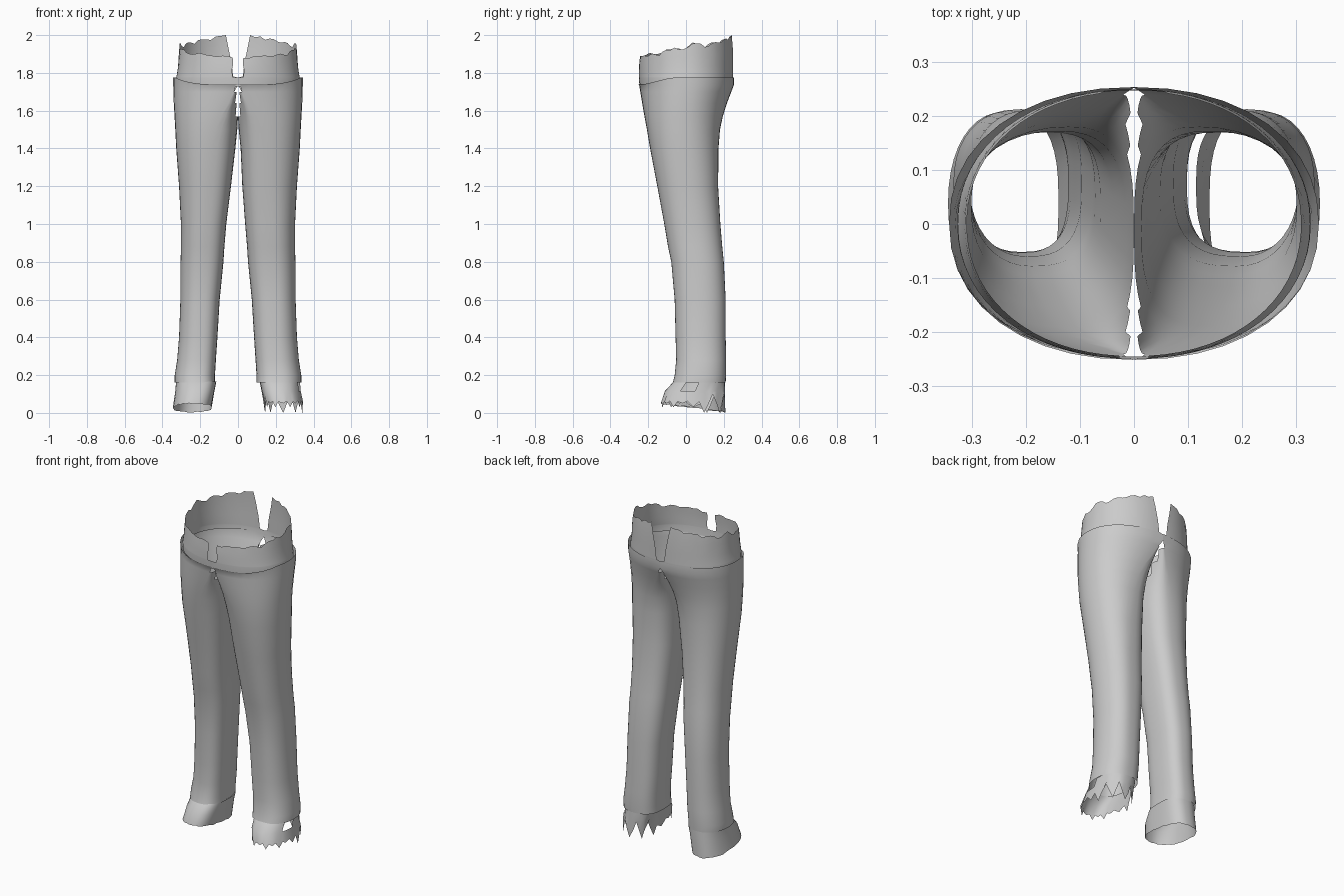
import bpy, bmesh, math, random

random.seed(4)
cube = bpy.data.objects.get("Cube")
if cube:
    bpy.data.objects.remove(cube)

grey = bpy.data.materials.new("cloth_grey")
grey.use_nodes = True
grey.diffuse_color = (0.6, 0.6, 0.6, 1)
bsdf = grey.node_tree.nodes["Principled BSDF"]
bsdf.inputs["Base Color"].default_value = grey.diffuse_color
bsdf.inputs["Roughness"].default_value = 0.8

SEG = 40
HALF = SEG // 2


def power(v, p):
    return math.copysign(abs(v) ** p, v)


def lerp_list(values, t):
    f = max(0, min(1, t)) * (len(values) - 1)
    i = min(int(f), len(values) - 2)
    return values[i] + (values[i + 1] - values[i]) * (f - i)


def ring(z, cx, outer, inner, front, back):
    """Closed section of one leg, starting at the front and going round the outside."""
    cy, ry = (front + back) / 2, (back - front) / 2
    points = []
    for k in range(SEG):
        a = -math.pi / 2 + 2 * math.pi * k / SEG
        c, s = math.cos(a), math.sin(a)
        outside = k <= HALF
        p = 0.92 if outside else 0.72
        x = cx + power(c, p) * ((outer - cx) if outside else (cx - inner))
        points.append([x, cy + ry * power(s, p), z])
    return points


def loft(name, rows, side, closed=True, drop=None, angle=50):
    """Skin stacked rows of points; side -1 mirrors the part across x."""
    bm = bmesh.new()
    grid = [[bm.verts.new((x * side, y, z)) for x, y, z in row] for row in rows]
    n = len(rows[0])
    for i in range(len(rows) - 1):
        for j in range(n if closed else n - 1):
            k = (j + 1) % n
            quad = [grid[i][j], grid[i][k], grid[i + 1][k], grid[i + 1][j]]
            if drop and drop(i, j, sum((v.co for v in quad), quad[0].co * 0) / 4):
                continue
            bm.faces.new(quad if side > 0 else quad[::-1])
    loose = [v for v in bm.verts if not v.link_faces]
    bmesh.ops.delete(bm, geom=loose, context='VERTS')
    mesh = bpy.data.meshes.new(name)
    bm.to_mesh(mesh)
    bm.free()
    mesh.materials.append(grey)
    obj = bpy.data.objects.new(name, mesh)
    bpy.context.collection.objects.link(obj)
    bpy.ops.object.select_all(action='DESELECT')
    obj.select_set(True)
    bpy.context.view_layer.objects.active = obj
    bpy.ops.object.shade_smooth_by_angle(angle=math.radians(angle))
    return obj


# Leg sections from hem to waist: height, middle x, outer x, inner x, front y, back y
SECTIONS = [
    (.16, .22, .335, .11, -.07, .21), (.20, .22, .335, .11, -.06, .212),
    (.28, .21, .322, .105, -.052, .213), (.40, .205, .312, .097, -.055, .21),
    (.60, .20, .305, .085, -.06, .21), (.80, .19, .304, .065, -.078, .20),
    (.88, .185, .302, .06, -.095, .192), (1.0, .18, .302, .05, -.115, .182),
    (1.2, .165, .312, .03, -.152, .17), (1.4, .145, .327, .014, -.19, .172),
    (1.5, .12, .332, .004, -.207, .18), (1.57, .09, .336, 0, -.22, .195),
    (1.64, .05, .34, 0, -.232, .217), (1.70, .02, .342, 0, -.242, .24),
    (1.735, 0, .343, 0, -.248, .253), (1.775, 0, .343, 0, -.252, .254),
]


def trouser_half(name, side):
    rows = []
    for z, cx, outer, inner, front, back in SECTIONS:
        # the two legs hang a little differently on the inside
        inner -= 0.012 * side * min(1, max(0, (1.4 - z) * 3))
        row = ring(z, cx, outer, inner, front, back)
        if z > 1.75:  # waist edge dips toward the front
            for p in row:
                p[2] -= 0.035 * max(0, min(1, (-p[1] - 0.08) / 0.14))
        if 1.6 < z < 1.74:  # narrow fly opening
            row[0][0] = max(row[0][0], 0.012)
        rows.append(row)

    def inside_pelvis(i, j, c):
        return j >= HALF and c.z > 1.54 and (abs(c.x) < 0.012 or c.z > 1.72)
    loft(name, rows, side, drop=inside_pelvis)


def cuff(name, side, torn):
    top = ring(.165, .22, .328, .115, -.066, .205)
    mid = ring(.115, .225, .332, .125, -.112, .207)
    hem = ring(.05, .24, .345, .14, -.132, .208)
    for k, p in enumerate(hem):
        p[2] = 0.045 - 0.045 * (p[1] + 0.13) / 0.338 + random.uniform(0, .008)
        if torn:
            # long teeth round the back, small nicks at the front
            if p[1] > 0.07:
                p[2] = (0.0, .05, .1, .05)[k % 4]
            else:
                p[2] = 0.05 + (0.0, .012, -.02, .01)[k % 4]
    hole = (lambda i, j, c: i == 1 and 7 <= j <= 9) if torn else None
    rows = [hem, mid, top]
    loft(name, rows, side, drop=hole, angle=60)


# Torn upper rim height from front to back
RIM = [1.88, 1.89, 1.885, 1.9, 1.895, 1.91, 1.935, 1.92, 1.965,
       1.94, 1.955, 1.96, 1.975, 1.985, 2.0]


def waistband_half(name, side):
    # fraction of height, half width, front y, back y, front gap, back gap
    levels = [(-1, .328, -.246, .248, 0, 0), (0, .327, -.25, .25, 0, 0),
              (.03, .326, -.25, .25, .024, .022), (.35, .318, -.25, .25, .028, .03),
              (.7, .314, -.248, .25, .022, .045), (1, .31, -.245, .246, .024, .058)]
    rows = []
    for f, rx, front, back, gap_f, gap_b in levels:
        cy, ry = (front + back) / 2, (back - front) / 2
        a0 = -math.pi / 2 + math.asin(gap_f / rx)
        a1 = math.pi / 2 - math.asin(gap_b / rx)
        row = []
        for k in range(33):
            t = k / 32
            a = a0 + (a1 - a0) * t
            rim = lerp_list(RIM, t)
            if 0 < k < 32:
                rim += random.uniform(-.008, .008)
            z = 1.775 + (rim - 1.775) * f if f >= 0 else 1.728 + .03 * t
            row.append((rx * power(math.cos(a), .94),
                        cy + ry * power(math.sin(a), .94), z))
        rows.append(row)
    loft(name, rows, side, closed=False)


for label, side in (("left", 1), ("right", -1)):
    trouser_half(label + "_trouser_leg", side)
    cuff(label + "_cuff", side, torn=side > 0)
    waistband_half(label + "_waistband", side)
